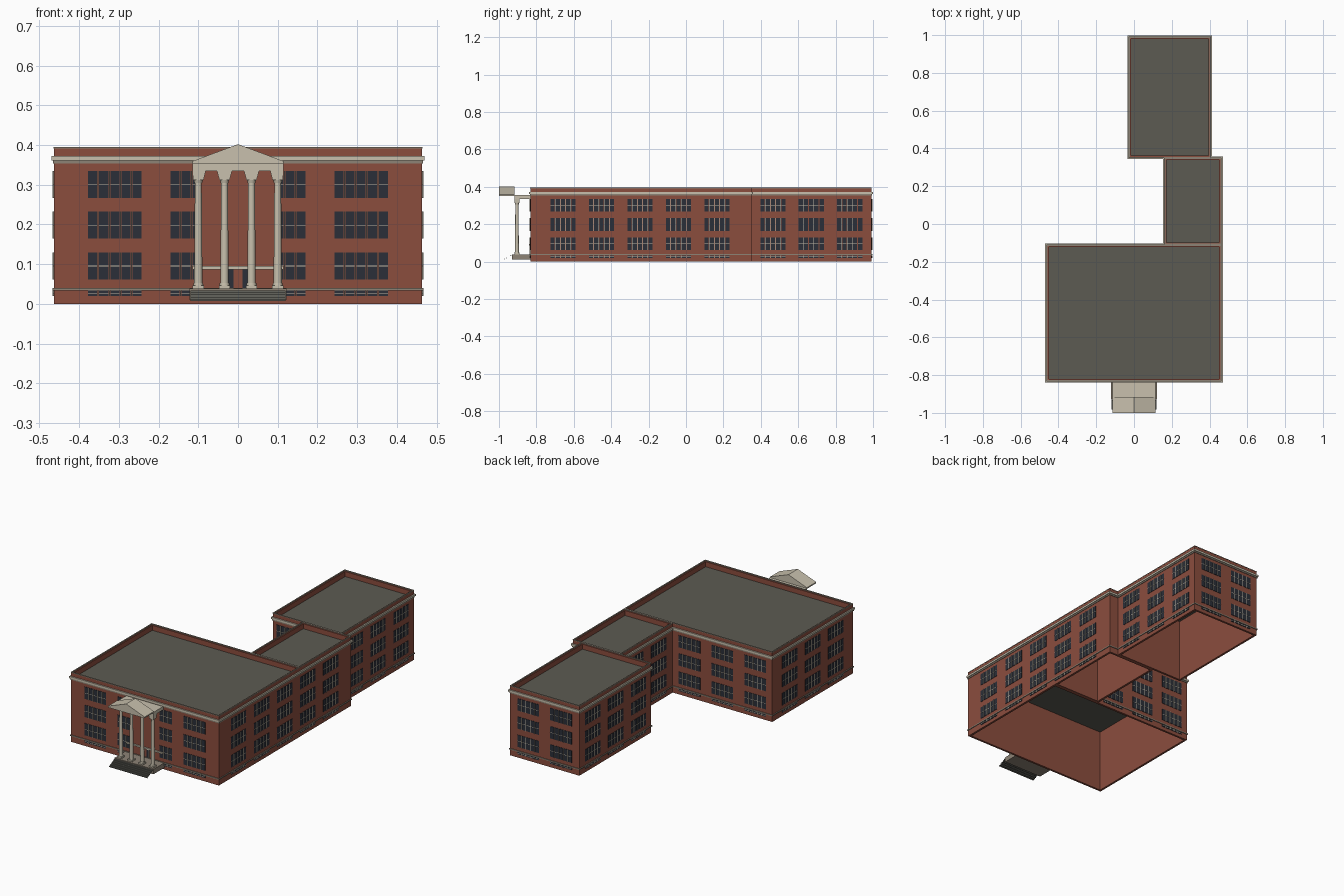
import bpy, bmesh, math
from mathutils import Matrix, Vector

if "Cube" in bpy.data.objects:
    bpy.data.objects.remove(bpy.data.objects["Cube"], do_unlink=True)


def material(name, rgb):
    m = bpy.data.materials.new(name)
    m.use_nodes = True
    m.diffuse_color = (*rgb, 1)
    m.node_tree.nodes["Principled BSDF"].inputs["Base Color"].default_value = (*rgb, 1)
    return m


BRICK = material("red_brick", (0.26, 0.075, 0.048))
ROOF = material("grey_roof", (0.107, 0.104, 0.084))
STONE = material("cream_stone", (0.58, 0.53, 0.42))
BAND = material("weathered_stone", (0.27, 0.23, 0.18))
GLASS = material("dark_glass", (0.024, 0.028, 0.04))
STEP = material("step_grey", (0.13, 0.13, 0.11))


def finish(name, bm, *mats):
    bmesh.ops.recalc_face_normals(bm, faces=bm.faces)
    mesh = bpy.data.meshes.new(name)
    bm.to_mesh(mesh)
    bm.free()
    for m in mats:
        mesh.materials.append(m)
    ob = bpy.data.objects.new(name, mesh)
    bpy.context.collection.objects.link(ob)
    return ob


def add_box(bm, lo, hi, frame=Matrix(), index=0):
    lo, hi = Vector(lo), Vector(hi)
    mat = frame @ Matrix.Translation((lo + hi) / 2) @ Matrix.Diagonal((*(hi - lo), 1))
    for v in bmesh.ops.create_cube(bm, size=1, matrix=mat)["verts"]:
        for f in v.link_faces:
            f.material_index = index


def box(name, lo, hi, mat):
    bm = bmesh.new()
    add_box(bm, lo, hi)
    return finish(name, bm, mat)


def ring(name, rect, z0, z1, out, inn, mat):
    """Rectangular frame around a floor plan, open in the middle."""
    x0, x1, y0, y1 = rect
    bm = bmesh.new()
    loops = []
    for d, z in ((out, z0), (out, z1), (-inn, z1), (-inn, z0)):
        loops.append([bm.verts.new(p) for p in (
            (x0 - d, y0 - d, z), (x1 + d, y0 - d, z), (x1 + d, y1 + d, z), (x0 - d, y1 + d, z))])
    for k in range(4):
        a, b = loops[k], loops[(k + 1) % 4]
        for i in range(4):
            j = (i + 1) % 4
            bm.faces.new((a[i], a[j], b[j], b[i]))
    return finish(name, bm, mat)


def prism(name, points, y0, y1, mat):
    """Front-view outline pushed from y0 to y1."""
    bm = bmesh.new()
    face = bm.faces.new([bm.verts.new((x, y0, z)) for x, z in points])
    moved = bmesh.ops.extrude_face_region(bm, geom=[face])["geom"]
    bmesh.ops.translate(bm, vec=(0, y1 - y0, 0),
                        verts=[v for v in moved if isinstance(v, bmesh.types.BMVert)])
    return finish(name, bm, mat)


# Three blocks: open-bottomed brick shells with parapets
BLOCKS = {
    "main_block": (-0.463, 0.463, -0.832, -0.11),
    "link_block": (0.16, 0.463, -0.11, 0.35),
    "rear_block": (-0.027, 0.407, 0.35, 0.992),
}
for name, r in BLOCKS.items():
    ring(name + "_walls", r, 0, 0.391, 0, 0.012, BRICK)
    ring(name + "_cap", r, 0.391, 0.395, 0.001, 0.006, BAND)
    ring(name + "_cornice", r, 0.361, 0.372, 0.007, 0.001, STONE)
    ring(name + "_cornice_bed", r, 0.353, 0.361, 0.003, 0.001, BAND)
    ring(name + "_base_band", r, 0.034, 0.04, 0.004, 0.001, BAND)
    box(name + "_roof", (r[0] + 0.011, r[2] + 0.011, 0.358),
        (r[1] - 0.011, r[3] - 0.011, 0.363), ROOF)

# Windows: banks of narrow lights with mullions and a transom
ROWS = [(0.02, 0.033), (0.061, 0.129), (0.164, 0.232), (0.267, 0.335)]
PITCH = 0.028


def window_bank(bm, frame, count):
    half = count * PITCH / 2
    for z0, z1 in ROWS:
        mid = (z0 + z1) / 2
        for i in range(count):
            u = -half + (i + 0.5) * PITCH
            add_box(bm, (u - 0.0115, -0.002, z0), (u + 0.0115, 0.001, z1), frame, 0)
            add_box(bm, (u - 0.0115, -0.003, mid - 0.001), (u + 0.0115, 0.001, mid + 0.001), frame, 1)
            if i:
                e = u - PITCH / 2
                add_box(bm, (e - 0.0012, -0.004, z0), (e + 0.0012, 0.001, z1), frame, 1)


def facade(name, plane, turn, centres, count=5):
    bm = bmesh.new()
    for c in centres:
        spot = (plane, c, 0) if turn % 180 else (c, plane, 0)
        window_bank(bm, Matrix.Translation(spot) @ Matrix.Rotation(math.radians(turn), 4, "Z"), count)
    finish(name, bm, GLASS, STONE)


facade("front_outer_windows", -0.832, 0, (-0.31, 0.31))
facade("front_inner_windows", -0.832, 0, (-0.131, 0.131), 3)
facade("left_windows", 0.463, 90, [-0.658 + 0.206 * i for i in range(5)])
facade("rear_block_left_windows", 0.407, 90, (0.465, 0.669, 0.875))
facade("rear_block_back_windows", 0.992, 180, (0.087, 0.293))
facade("rear_block_right_windows", -0.027, -90, (0.465, 0.669, 0.875))
facade("rear_block_front_windows", 0.35, 0, (0.065,))
facade("main_block_back_windows", -0.11, 180, (-0.357, -0.151, 0.055))
facade("main_block_right_windows", -0.463, -90, (-0.677, -0.471, -0.265))
facade("link_block_right_windows", 0.16, -90, (0.017, 0.223))

# Portico: columns, notched beam, flat roof and projecting gable
COLUMNS = (-0.1, -0.034, 0.034, 0.1)
COLUMN_Y = -0.904
W = 0.115
outline = [(W, 0.355), (-W, 0.355)]
for c in COLUMNS:
    for dx, z in ((-0.019, 0.335), (-0.013, 0.312), (0.013, 0.312), (0.019, 0.335)):
        outline.append((max(-W, min(W, c + dx)), z))
prism("portico_beam", outline, -0.918, -0.89, STONE)
box("portico_roof", (-W, -0.89, 0.336), (W, -0.83, 0.355), STONE)
prism("portico_gable", [(-W, 0.352), (W, 0.352), (W, 0.359), (0, 0.402), (-W, 0.359)],
      -1.0, -0.916, STONE)

for i, c in enumerate(COLUMNS, 1):
    bm = bmesh.new()
    for z0, z1, r0, r1 in ((0.05, 0.306, 0.0105, 0.0085), (0.045, 0.052, 0.013, 0.012),
                           (0.304, 0.314, 0.0095, 0.012)):
        bmesh.ops.create_cone(bm, cap_ends=True, segments=16, radius1=r0, radius2=r1, depth=z1 - z0,
                              matrix=Matrix.Translation((c, COLUMN_Y, (z0 + z1) / 2)))
    add_box(bm, (c - 0.014, COLUMN_Y - 0.014, 0.038), (c + 0.014, COLUMN_Y + 0.014, 0.046))
    column = finish(f"column_{i}", bm, STONE)
    bpy.ops.object.select_all(action="DESELECT")
    column.select_set(True)
    bpy.context.view_layer.objects.active = column
    bpy.ops.object.shade_smooth_by_angle(angle=math.radians(35))

# Podium and front steps
box("podium", (-0.122, -0.93, 0.01), (0.122, -0.83, 0.038), BAND)
bm = bmesh.new()
for i in range(5):
    y, z = -0.932 - i * 0.01, 0.034 - i * 0.0055
    add_box(bm, (-0.12, y - 0.01, z - 0.0015), (0.12, y, z))
    add_box(bm, (-0.12, y - 0.01, z - 0.0055), (0.12, y - 0.0085, z))
finish("front_steps", bm, STEP)

# Entrance: lintel, side lights and door jambs
box("entrance_lintel", (-W, -0.84, 0.087), (W, -0.83, 0.095), STONE)
for side, s in (("right", -1), ("left", 1)):
    a, b = sorted((s * 0.011, s * 0.024))
    box(side + "_door_glass", (a, -0.835, 0.038), (b, -0.831, 0.086), GLASS)
    a, b = sorted((s * 0.025, s * 0.028))
    box(side + "_door_jamb", (a, -0.837, 0.038), (b, -0.831, 0.087), STONE)
